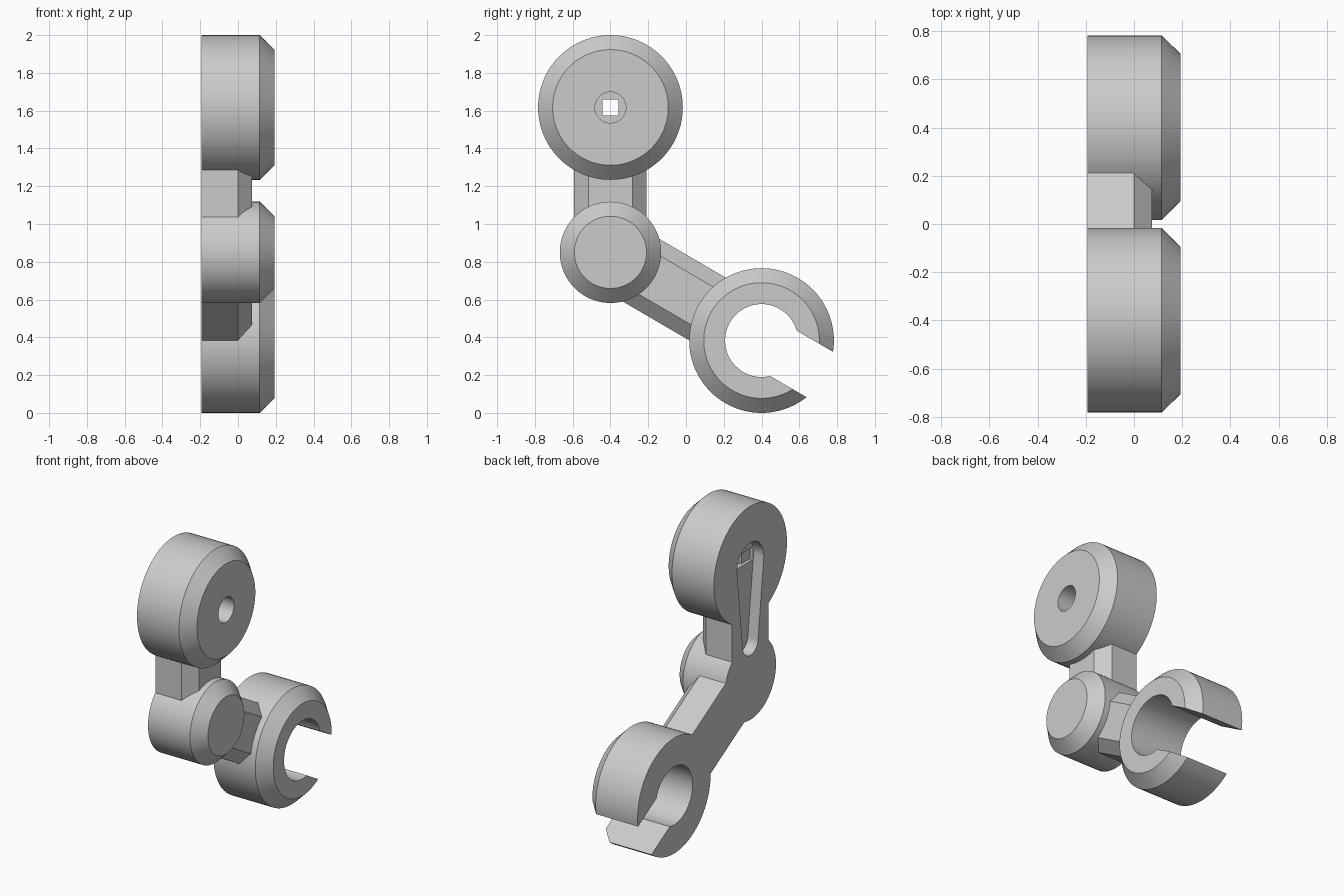
import bpy
import bmesh
from math import sin, cos, tau, radians
from mathutils import Vector

cube = bpy.data.objects.get("Cube")
if cube:
    bpy.data.objects.remove(cube, do_unlink=True)

grey = bpy.data.materials.new("plain_grey")
grey.use_nodes = True
grey.diffuse_color = (0.6, 0.6, 0.6, 1)
grey.node_tree.nodes["Principled BSDF"].inputs["Base Color"].default_value = (0.6, 0.6, 0.6, 1)

BACK, FRONT, SHOULDER = -0.193, 0.193, 0.115
TOP, ELBOW, CLIP = Vector((-0.4, 1.617)), Vector((-0.4, 0.85)), Vector((0.4, 0.383))


def solid(name, points):
    """Convex solid wrapped around the given points, with flat faces merged."""
    bm = bmesh.new()
    for p in points:
        bm.verts.new(p)
    bmesh.ops.convex_hull(bm, input=bm.verts[:])
    bmesh.ops.dissolve_limit(bm, angle_limit=radians(0.2), verts=bm.verts[:], edges=bm.edges[:])
    bmesh.ops.recalc_face_normals(bm, faces=bm.faces[:])
    mesh = bpy.data.meshes.new(name)
    bm.to_mesh(mesh)
    bm.free()
    mesh.materials.append(grey)
    obj = bpy.data.objects.new(name, mesh)
    bpy.context.collection.objects.link(obj)
    return obj


def ring(centre, radius, x, n=96):
    return [(x, centre.x + radius * cos(tau * i / n), centre.y + radius * sin(tau * i / n))
            for i in range(n)]


def disc(name, centre, radius):
    """Round boss with a chamfered outer rim."""
    return solid(name, ring(centre, radius, BACK) + ring(centre, radius, SHOULDER)
                 + ring(centre, radius - 0.077, FRONT))


def bar(name, start, end, section):
    """Straight bar; section lists (x, half width) pairs."""
    along = (end - start).normalized()
    side = Vector((-along.y, along.x))
    points = []
    for x, half in section:
        for base in (start, end):
            for s in (-half, half):
                p = base + side * s
                points.append((x, p.x, p.y))
    return solid(name, points)


def combine(body, tool, operation):
    mod = body.modifiers.new(operation.lower(), 'BOOLEAN')
    mod.operation = operation
    mod.solver = 'EXACT'
    mod.object = tool
    bpy.context.view_layer.objects.active = body
    bpy.ops.object.modifier_apply(modifier=mod.name)
    bpy.data.objects.remove(tool, do_unlink=True)


# Solid body: three bosses and two bevelled links
body = disc("jointed_bracket", TOP, 0.383)
link = [(BACK, 0.192), (0.0, 0.192), (0.075, 0.116)]
for part in (disc("elbow_boss", ELBOW, 0.268), disc("clip_ring", CLIP, 0.383),
             bar("upper_link", TOP, ELBOW, link), bar("lower_link", ELBOW, CLIP, link)):
    combine(body, part, 'UNION')

# Clip opening: round bore and a mouth pointing away from the elbow
outward = (CLIP - ELBOW).normalized()
through = [(BACK - 0.1, 0.139), (FRONT + 0.1, 0.139)]
bore = solid("clip_bore", ring(CLIP, 0.193, BACK - 0.1) + ring(CLIP, 0.193, FRONT + 0.1))
mouth = bar("clip_mouth", CLIP, CLIP + outward * 0.6, through)

# Tapered lever pocket in the back, stepped down to a square and a round bore
floor = BACK + 0.075
lever_tip = Vector((TOP.x, 1.09))
pocket = solid("lever_pocket", [p for x in (BACK - 0.1, floor)
                                for p in ring(TOP, 0.14, x, 64) + ring(lever_tip, 0.08, x, 64)])
half = Vector((0.0, 0.042))
step = solid("pocket_step", [(x, TOP.x + y, TOP.y + z) for x in (floor - 0.03, floor + 0.02)
                             for y in (-0.133, 0.133) for z in (-half.y, half.y)])
square = bar("square_hole", TOP - half, TOP + half, [(floor - 0.03, 0.042), (floor + 0.06, 0.042)])
screw = solid("screw_bore", ring(TOP, 0.082, floor + 0.04, 64) + ring(TOP, 0.082, FRONT + 0.1, 64))
for cutter in (bore, mouth, pocket, step, square, screw):
    combine(body, cutter, 'DIFFERENCE')

# Smooth round walls, crisp edges
bpy.ops.object.select_all(action='DESELECT')
body.select_set(True)
bpy.context.view_layer.objects.active = body
bpy.ops.object.shade_smooth_by_angle(angle=radians(25))
